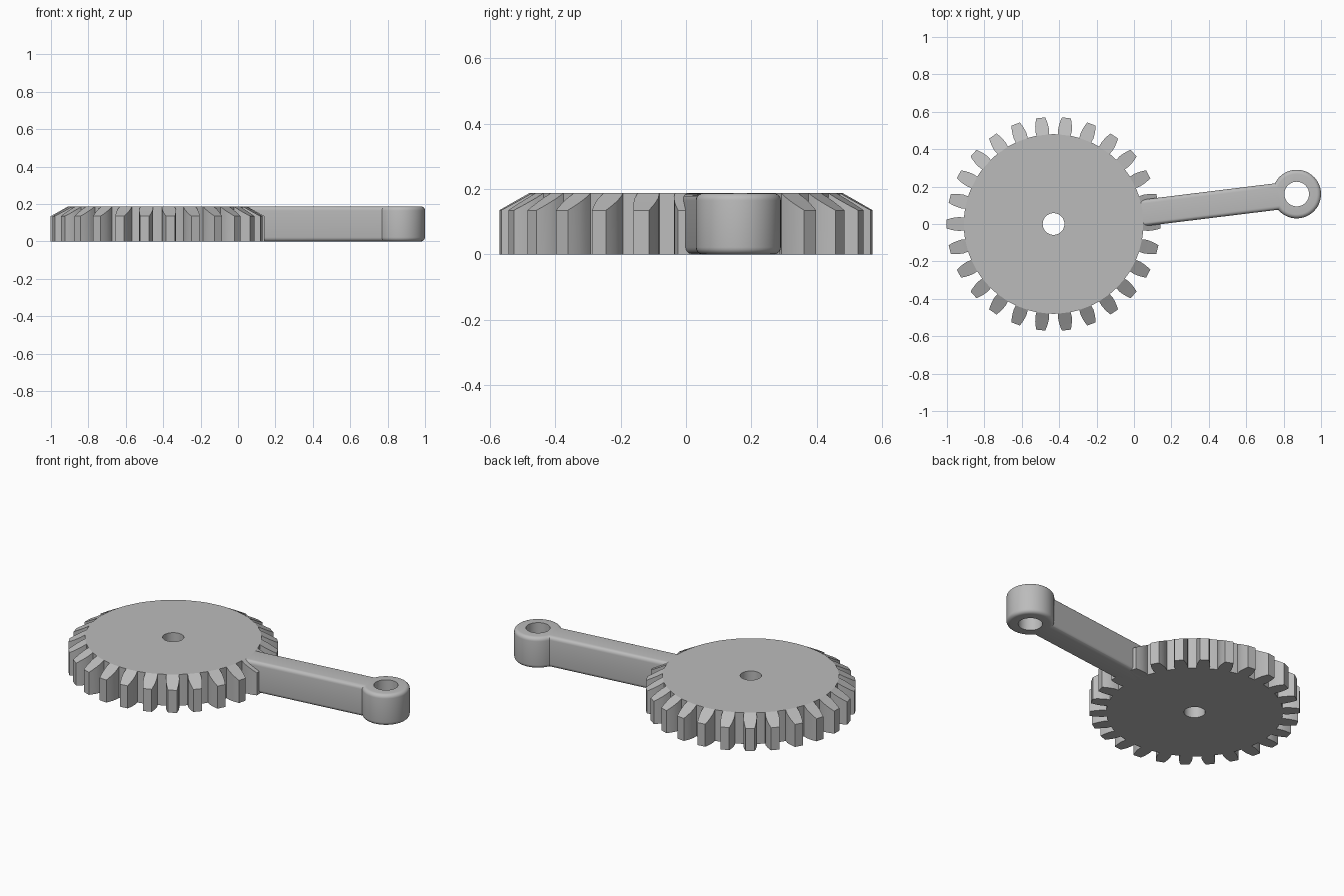
import bpy, bmesh, math
from math import sin, cos, asin, pi

cube = bpy.data.objects.get("Cube")
if cube:
    bpy.data.objects.remove(cube, do_unlink=True)

HEIGHT = 0.187
GEAR_X = -0.43
ROOT, TIP = 0.48, 0.572
TEETH = 26
RING = (0.87, 0.16)          # centre of the eye at the end of the arm

grey = bpy.data.materials.new("grey")
grey.use_nodes = True
colour = (0.5, 0.5, 0.5, 1)
grey.diffuse_color = colour
grey.node_tree.nodes["Principled BSDF"].inputs["Base Color"].default_value = colour


def make_object(name, bm):
    bmesh.ops.recalc_face_normals(bm, faces=bm.faces[:])
    mesh = bpy.data.meshes.new(name)
    bm.to_mesh(mesh)
    bm.free()
    mesh.materials.append(grey)
    obj = bpy.data.objects.new(name, mesh)
    bpy.context.collection.objects.link(obj)
    return obj


def drill(obj, x, y, radius):
    """Cut a round vertical hole through the part."""
    bpy.ops.mesh.primitive_cylinder_add(vertices=48, radius=radius, depth=1, location=(x, y, 0))
    cutter = bpy.context.object
    cutter.name = "hole_cutter"
    cutter.hide_render = True
    cutter.data.materials.append(grey)
    cut = obj.modifiers.new("hole", 'BOOLEAN')
    cut.operation = 'DIFFERENCE'
    cut.solver = 'EXACT'
    cut.object = cutter
    bpy.ops.object.select_all(action='DESELECT')
    obj.select_set(True)
    bpy.context.view_layer.objects.active = obj
    bpy.ops.object.modifier_apply(modifier=cut.name)
    bpy.data.objects.remove(cutter, do_unlink=True)


def smooth(obj, degrees):
    bpy.ops.object.select_all(action='DESELECT')
    obj.select_set(True)
    bpy.context.view_layer.objects.active = obj
    bpy.ops.object.shade_smooth_by_angle(angle=math.radians(degrees))


# Gear: a disc with curved teeth whose tops slope down to the tips
def gear_top(r):
    return HEIGHT - 0.052 * (r - ROOT) / (TIP - ROOT)


flank = [(ROOT, 0.034), (0.505, 0.037), (0.53, 0.0345), (0.552, 0.030), (TIP, 0.024)]
tooth = [(r, -asin(h / r)) for r, h in flank] + [(r, asin(h / r)) for r, h in reversed(flank)]
bm = bmesh.new()
low, high, low_disc, high_disc = [], [], [], []
for i in range(TEETH):
    mid = 2 * pi * i / TEETH
    pts = [(r, mid + a) for r, a in tooth]
    gap = 2 * pi / TEETH - 2 * tooth[-1][1]
    valley = [(ROOT, pts[-1][1] + gap * k / 3) for k in (1, 2)]
    bottom = [bm.verts.new((r * cos(a), r * sin(a), 0)) for r, a in pts + valley]
    top = [bm.verts.new((r * cos(a), r * sin(a), gear_top(r))) for r, a in pts + valley]
    n = len(pts)
    bm.faces.new(bottom[:n])
    # Each tooth top is a strip of quads following the slope
    for k in range(n // 2 - 1):
        bm.faces.new((top[k], top[k + 1], top[n - 2 - k], top[n - 1 - k]))
    low += bottom
    high += top
    low_disc += [bottom[0]] + bottom[n - 1:]
    high_disc += [top[0]] + top[n - 1:]
for k in range(len(low)):
    bm.faces.new((low[k - 1], low[k], high[k], high[k - 1]))
bm.faces.new(low_disc)
bm.faces.new(high_disc)
gear = make_object("gear", bm)
gear.location.x = GEAR_X
bpy.context.view_layer.update()
drill(gear, GEAR_X, 0, 0.058)
smooth(gear, 20)

# Arm: a straight bar ending in a round eye, with rounded rims
angle = math.atan2(RING[1], RING[0] - GEAR_X)
reach = math.hypot(RING[0] - GEAR_X, RING[1])
half, radius = 0.071, 0.13
join = asin(half / radius)
arc = [-pi + join + (2 * pi - 2 * join) * k / 40 for k in range(41)]
outline = [(0.40, half), (0.40, -half)]
outline += [(reach + radius * cos(a), radius * sin(a)) for a in arc]
bm = bmesh.new()
base = bm.faces.new([bm.verts.new((x, y, 0)) for x, y in outline])
lifted = bmesh.ops.extrude_face_region(bm, geom=[base], use_keep_orig=True)["geom"]
bmesh.ops.translate(bm, vec=(0, 0, HEIGHT), verts=[v for v in lifted if isinstance(v, bmesh.types.BMVert)])
bmesh.ops.recalc_face_normals(bm, faces=bm.faces[:])
rims = [e for e in bm.edges if abs(e.verts[0].co.z - e.verts[1].co.z) < 0.001]
bmesh.ops.bevel(bm, geom=rims, offset=0.022, segments=5, profile=0.5, affect='EDGES')
arm = make_object("arm", bm)
arm.location.x = GEAR_X
arm.rotation_euler.z = angle
bpy.context.view_layer.update()
drill(arm, RING[0], RING[1], 0.066)
smooth(arm, 30)
